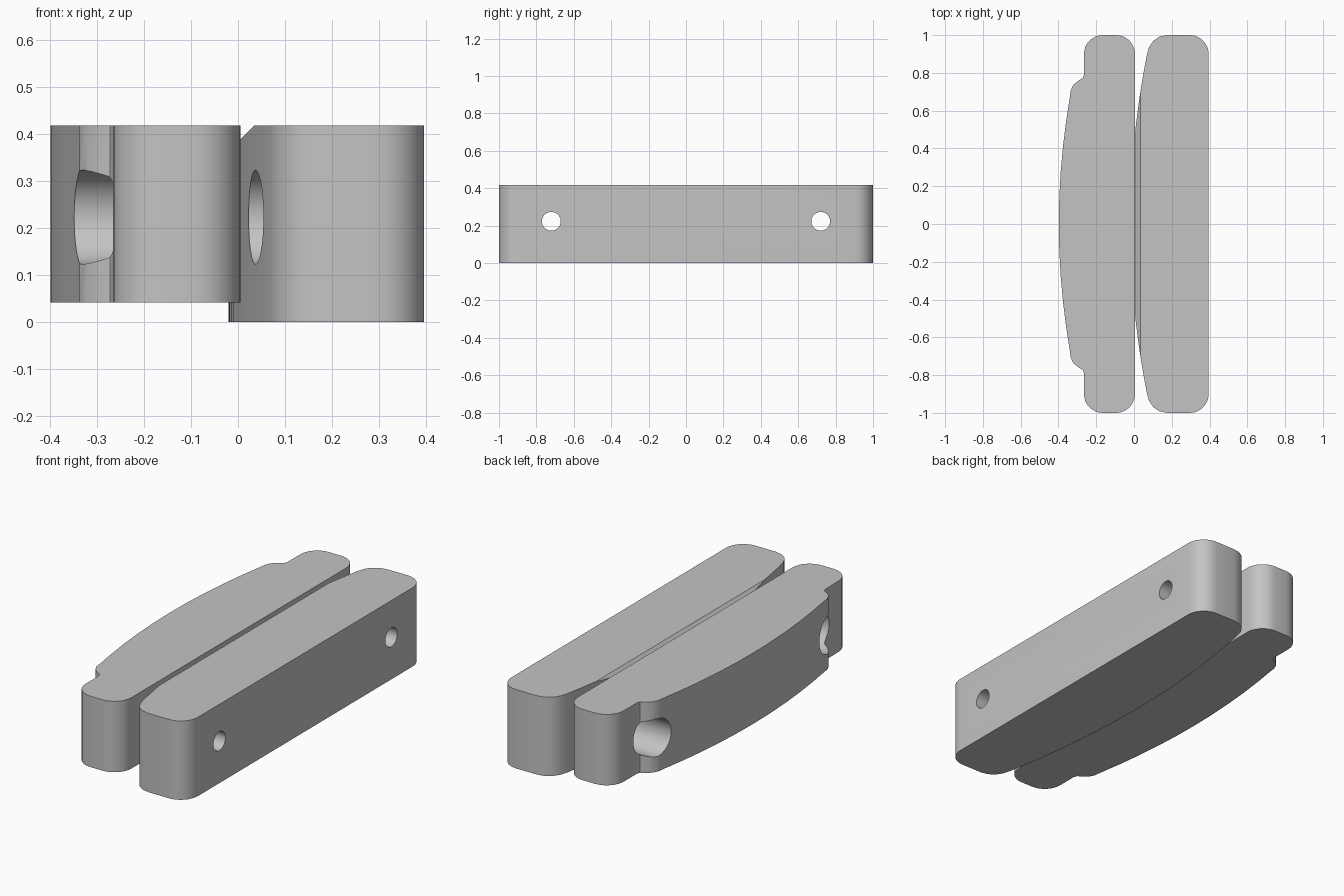
import bpy
import bmesh
from math import cos, sin, radians, pi
from mathutils import Matrix

cube = bpy.data.objects.get("Cube")
if cube:
    bpy.data.objects.remove(cube, do_unlink=True)

TOP = 0.418
HOLE_Y, HOLE_Z = 0.72, 0.223

grey = bpy.data.materials.new("plain_grey")
grey.use_nodes = True
colour = (0.55, 0.55, 0.55, 1)
grey.diffuse_color = colour
grey.node_tree.nodes["Principled BSDF"].inputs["Base Color"].default_value = colour


def arc(cx, cy, r, start, end, steps=8):
    angles = [radians(start + (end - start) * i / steps) for i in range(steps + 1)]
    return [(cx + r * cos(a), cy + r * sin(a)) for a in angles]


def block(name, half, bottom):
    """Extrude a half outline (running from +x side to -x side) mirrored in y."""
    outline = half + [(x, -y) for x, y in reversed(half) if abs(y) > 1e-6]
    bm = bmesh.new()
    face = bm.faces.new([bm.verts.new((x, y, bottom)) for x, y in outline])
    ext = bmesh.ops.extrude_face_region(bm, geom=[face])
    verts = [g for g in ext["geom"] if isinstance(g, bmesh.types.BMVert)]
    bmesh.ops.translate(bm, verts=verts, vec=(0, 0, TOP - bottom))
    bmesh.ops.recalc_face_normals(bm, faces=bm.faces)
    mesh = bpy.data.meshes.new(name)
    mesh.materials.append(grey)
    obj = bpy.data.objects.new(name, mesh)
    bpy.context.collection.objects.link(obj)
    return obj, bm


def drill(obj, radius, x0, x1):
    """Cut a pair of round holes along x."""
    bm = bmesh.new()
    for side in (-1, 1):
        place = Matrix.Translation(((x0 + x1) / 2, side * HOLE_Y, HOLE_Z))
        bmesh.ops.create_cone(bm, cap_ends=True, segments=48, radius1=radius,
                              radius2=radius, depth=x1 - x0,
                              matrix=place @ Matrix.Rotation(pi / 2, 4, "Y"))
    mesh = bpy.data.meshes.new("hole_cutter")
    bm.to_mesh(mesh)
    bm.free()
    mesh.materials.append(grey)
    cutter = bpy.data.objects.new("hole_cutter", mesh)
    cutter.hide_render = True
    bpy.context.collection.objects.link(cutter)
    mod = obj.modifiers.new("holes", "BOOLEAN")
    mod.operation = "DIFFERENCE"
    mod.solver = "EXACT"
    mod.object = cutter
    bpy.context.view_layer.objects.active = obj
    bpy.ops.object.modifier_apply(modifier=mod.name)
    bpy.data.objects.remove(cutter, do_unlink=True)


def finish(obj):
    bpy.ops.object.select_all(action="DESELECT")
    obj.select_set(True)
    bpy.context.view_layer.objects.active = obj
    bpy.ops.object.shade_smooth_by_angle(angle=radians(30))


# Outer jaw: rounded bar with a bowed pad on its outside
half = arc(-0.095, 0.9, 0.1, 0, 90) + arc(-0.165, 0.9, 0.1, 90, 180)
half += [(-0.265, 0.79), (-0.272, 0.772), (-0.3, 0.755), (-0.322, 0.735),
         (-0.336, 0.705)]
half += [(-0.398 + 0.06 * (y / 0.68) ** 2, y) for y in (0.67, 0.55, 0.42, 0.28, 0.14, 0)]
outer, bm = block("right_jaw", half, 0.042)
bm.to_mesh(outer.data)
bm.free()
drill(outer, 0.1, -0.6, -0.13)
drill(outer, 0.05, -0.3, 0.1)
finish(outer)

# Inner jaw: flat outside, bowed inner face, bevelled along the top inner edge
half = arc(0.295, 0.9, 0.1, 0, 90)
half += [(0.175, 1), (0.135, 0.992), (0.102, 0.97), (0.08, 0.937)]
half += [(-0.02 + 0.11 * y * y, y) for y in [0.9 - 0.075 * i for i in range(12)] + [0]]
inner, bm = block("left_jaw", half, 0)
geom = bm.verts[:] + bm.edges[:] + bm.faces[:]
cut = bmesh.ops.bisect_plane(bm, geom=geom, plane_co=(0.035, 0, TOP),
                             plane_no=(-1, 0, 1), clear_outer=True)
edges = [e for e in cut["geom_cut"] if isinstance(e, bmesh.types.BMEdge)]
bmesh.ops.contextual_create(bm, geom=edges)
bmesh.ops.recalc_face_normals(bm, faces=bm.faces)
bm.to_mesh(inner.data)
bm.free()
drill(inner, 0.1, -0.3, 0.2)
drill(inner, 0.05, 0.1, 0.6)
finish(inner)
